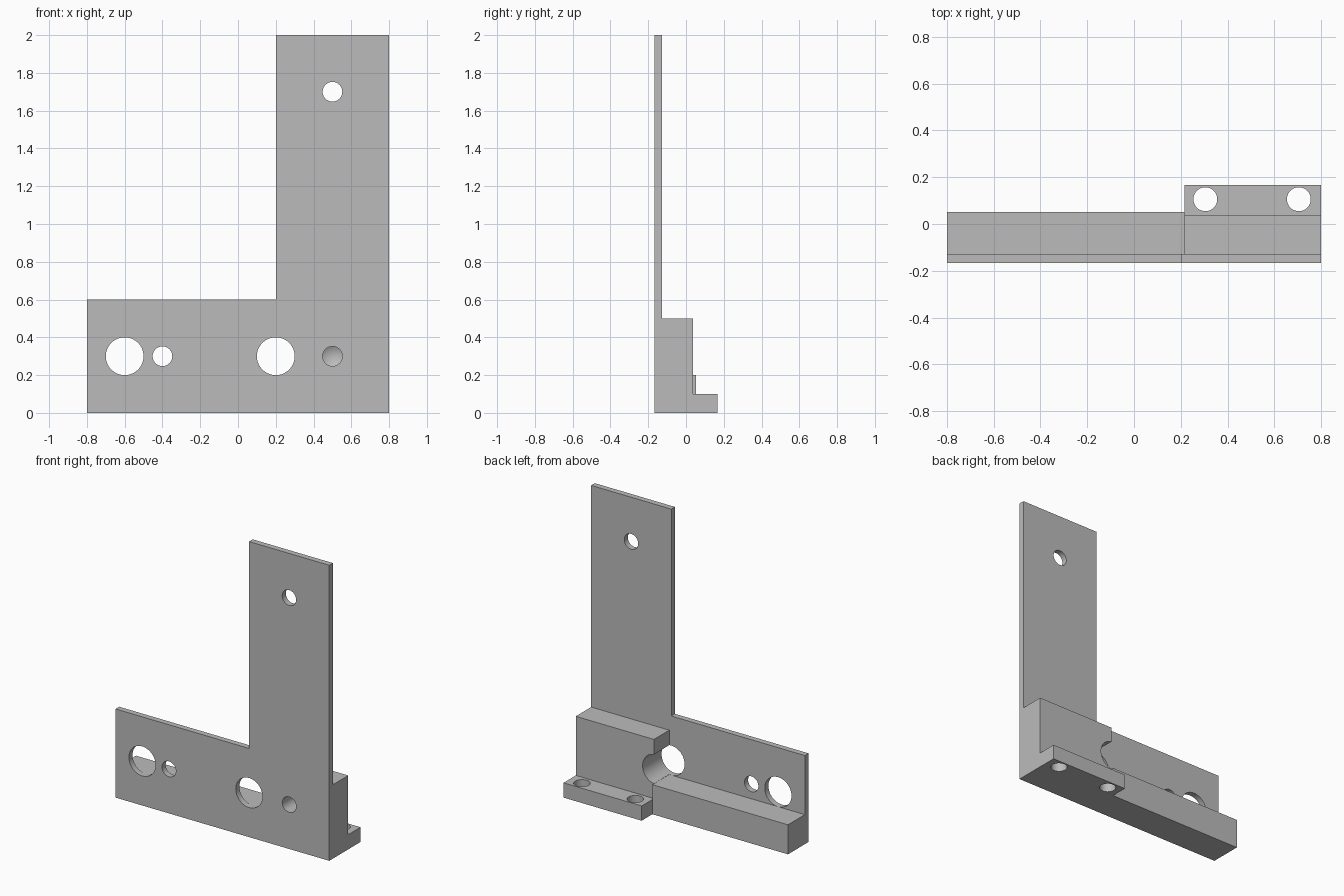
import bpy, bmesh, math
from mathutils import Matrix, Vector

cube = bpy.data.objects.get("Cube")
if cube:
    bpy.data.objects.remove(cube, do_unlink=True)

FRONT, PLATE_BACK = -0.167, -0.128
STEP_X = 0.215

grey = bpy.data.materials.new("grey metal")
grey.use_nodes = True
COLOUR = (0.5, 0.5, 0.5, 1)
grey.diffuse_color = COLOUR
grey.node_tree.nodes["Principled BSDF"].inputs["Base Color"].default_value = COLOUR


def add_object(name, bm):
    bmesh.ops.recalc_face_normals(bm, faces=bm.faces)
    mesh = bpy.data.meshes.new(name)
    bm.to_mesh(mesh)
    bm.free()
    mesh.materials.append(grey)
    obj = bpy.data.objects.new(name, mesh)
    bpy.context.collection.objects.link(obj)
    return obj


def prism(name, outline, direction):
    """Extrude a closed outline along a direction."""
    bm = bmesh.new()
    face = bm.faces.new([bm.verts.new(p) for p in outline])
    new = bmesh.ops.extrude_face_region(bm, geom=[face])["geom"]
    verts = [v for v in new if isinstance(v, bmesh.types.BMVert)]
    bmesh.ops.translate(bm, verts=verts, vec=Vector(direction))
    return add_object(name, bm)


def x_profile(name, x0, x1, points):
    return prism(name, [(x0, y, z) for y, z in points], (x1 - x0, 0, 0))


def drill(name, start, axis, radius, length, tip=0.0):
    """Round cutter from start along axis, with an optional conical tip."""
    bm = bmesh.new()
    turn = Vector((0, 0, 1)).rotation_difference(Vector(axis)).to_matrix().to_4x4()
    place = Matrix.Translation(start) @ turn
    bmesh.ops.create_cone(bm, cap_ends=True, segments=64, radius1=radius, radius2=radius,
                          depth=length, matrix=place @ Matrix.Translation((0, 0, length / 2)))
    if tip:
        end = max(bm.faces, key=lambda f: f.calc_center_median().dot(Vector(axis)))
        centre = bmesh.ops.poke(bm, faces=[end])["verts"][0]
        centre.co += Vector(axis) * tip
    return add_object(name, bm)


def combine(target, other, operation):
    other.hide_render = True
    mod = target.modifiers.new(operation.lower(), 'BOOLEAN')
    mod.operation, mod.solver, mod.object = operation, 'EXACT', other
    bpy.context.view_layer.objects.active = target
    bpy.ops.object.modifier_apply(modifier=mod.name)
    bpy.data.objects.remove(other, do_unlink=True)


# L-shaped front plate
outline = [(-0.8, 0), (0.8, 0), (0.8, 2), (0.2, 2), (0.2, 0.6), (-0.8, 0.6)]
bracket = prism("bracket", [(x, FRONT, z) for x, z in outline], (0, PLATE_BACK - FRONT, 0))

# Stepped block with mounting flange, and low rail, both behind the plate
block = x_profile("block_and_flange", STEP_X, 0.8,
                  [(PLATE_BACK, 0), (0.167, 0), (0.167, 0.1), (0.036, 0.1),
                   (0.036, 0.5), (PLATE_BACK, 0.5)])
rail = x_profile("rail", -0.8, STEP_X,
                 [(PLATE_BACK, 0), (0.052, 0), (0.052, 0.2), (PLATE_BACK, 0.2)])
combine(bracket, block, 'UNION')
combine(bracket, rail, 'UNION')

# Through holes from the front
for x, z, r in [(-0.6, 0.3, 0.1), (-0.4, 0.3, 0.052), (0.2, 0.3, 0.1), (0.5, 1.7, 0.052)]:
    combine(bracket, drill("hole_cutter", (x, -0.3, z), (0, 1, 0), r, 0.6), 'DIFFERENCE')

# Blind drilled hole with a conical bottom
combine(bracket, drill("blind_hole_cutter", (0.5, -0.3, 0.3), (0, 1, 0), 0.052, 0.25, 0.03),
        'DIFFERENCE')

# Vertical flange holes
for x in (0.305, 0.705):
    combine(bracket, drill("flange_hole_cutter", (x, 0.106, -0.1), (0, 0, 1), 0.051, 0.3),
            'DIFFERENCE')

# Smooth hole walls, crisp edges
bpy.ops.object.select_all(action='DESELECT')
bracket.select_set(True)
bpy.context.view_layer.objects.active = bracket
bpy.ops.object.shade_smooth_by_angle(angle=math.radians(25))
